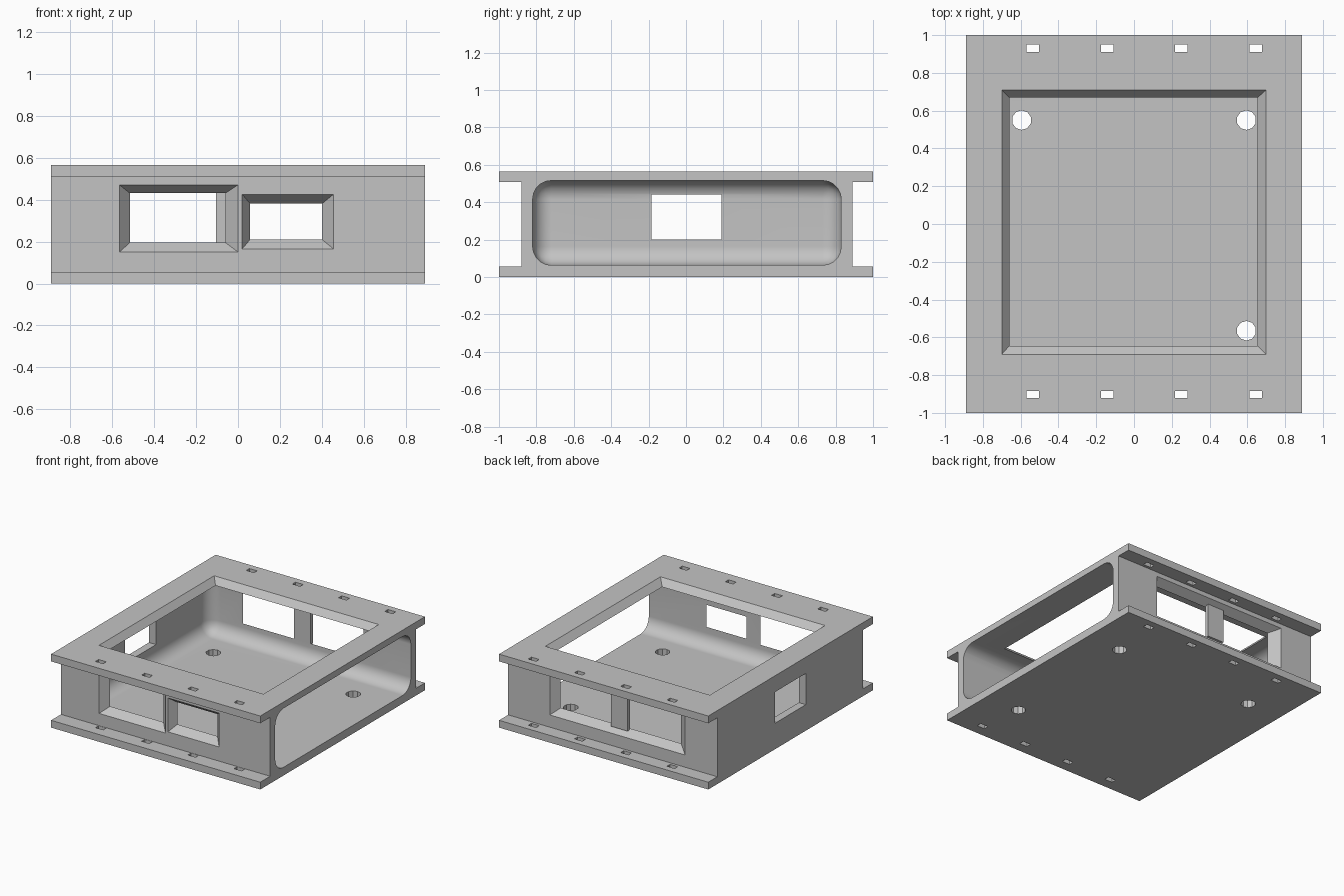
import bpy
import bmesh
import math
from mathutils import Vector

cube = bpy.data.objects.get("Cube")
if cube:
    bpy.data.objects.remove(cube, do_unlink=True)

grey = bpy.data.materials.new("plain grey")
grey.use_nodes = True
colour = (0.55, 0.55, 0.55, 1)
grey.diffuse_color = colour
grey.node_tree.nodes["Principled BSDF"].inputs["Base Color"].default_value = colour

# Main dimensions
HALF_X, HEIGHT, PLATE = 0.89, 0.565, 0.056
FRONT, BACK = -0.88, 0.89
CAVITY_MIN = Vector((-0.83, -0.82, 0.063))
CAVITY_MAX = Vector((1.4, 0.83, 0.516))


def add_object(name, bm):
    bmesh.ops.recalc_face_normals(bm, faces=bm.faces)
    mesh = bpy.data.meshes.new(name)
    bm.to_mesh(mesh)
    bm.free()
    mesh.materials.append(grey)
    obj = bpy.data.objects.new(name, mesh)
    bpy.context.collection.objects.link(obj)
    return obj


def loft(name, rings):
    """Closed solid joining rings with equal point counts."""
    bm = bmesh.new()
    rows = [[bm.verts.new(p) for p in ring] for ring in rings]
    for a, b in zip(rows, rows[1:]):
        for i in range(len(a)):
            j = (i + 1) % len(a)
            bm.faces.new((a[i], a[j], b[j], b[i]))
    bm.faces.new(rows[0])
    bm.faces.new(rows[-1])
    return add_object(name, bm)


def rect(axis, depth, box):
    """Rectangle across an axis; box holds low and high of the other two."""
    a0, a1, b0, b1 = box
    ring = []
    for point in ((a0, b0), (a1, b0), (a1, b1), (a0, b1)):
        p = list(point)
        p.insert(axis, depth)
        ring.append(p)
    return ring


def flared(name, axis, outside, surface, inner, inside, wide, narrow):
    """Opening that tapers from wide at the surface to narrow within."""
    return loft(name, [rect(axis, outside, wide), rect(axis, surface, wide),
                       rect(axis, inner, narrow), rect(axis, inside, narrow)])


def straight(name, axis, start, end, box):
    return loft(name, [rect(axis, start, box), rect(axis, end, box)])


def cut(target, cutter):
    cutter.hide_render = True
    mod = target.modifiers.new("cut", "BOOLEAN")
    mod.operation = "DIFFERENCE"
    mod.solver = "EXACT"
    mod.object = cutter
    bpy.context.view_layer.objects.active = target
    bpy.ops.object.modifier_apply(modifier=mod.name)
    bpy.data.objects.remove(cutter, do_unlink=True)


# Housing: flanged profile run across the width
top = HEIGHT - PLATE
profile = [(-1, 0), (1, 0), (1, PLATE), (BACK, PLATE), (BACK, top), (1, top),
           (1, HEIGHT), (-1, HEIGHT), (-1, top), (FRONT, top),
           (FRONT, PLATE), (-1, PLATE)]
housing = loft("housing", [[(x, y, z) for y, z in profile]
                           for x in (-HALF_X, HALF_X)])

# Rounded cavity, open on the +x side
bm = bmesh.new()
bmesh.ops.create_cube(bm, size=1)
size, middle = CAVITY_MAX - CAVITY_MIN, (CAVITY_MAX + CAVITY_MIN) / 2
for v in bm.verts:
    v.co = Vector(a * b for a, b in zip(v.co, size)) + middle
bmesh.ops.bevel(bm, geom=bm.edges[:], offset=0.1, segments=5, profile=0.5,
                affect="EDGES", clamp_overlap=True)
cut(housing, add_object("cavity", bm))

# Sloped top opening
cut(housing, flared("top_opening", 2, 0.8, HEIGHT, CAVITY_MAX.z, 0.4,
                    (-0.70, 0.70, -0.69, 0.71), (-0.66, 0.655, -0.645, 0.67)))

# Sloped front windows
for wide, narrow in (((-0.565, 0, 0.15, 0.47), (-0.515, -0.06, 0.195, 0.43)),
                     ((0.02, 0.455, 0.165, 0.425), (0.058, 0.40, 0.21, 0.38))):
    cut(housing, flared("front_window", 1, -1.2, FRONT, CAVITY_MIN.y, -0.6,
                        wide, narrow))

# Sloped back window, divided below by a mullion
cut(housing, flared("back_window", 1, 1.2, BACK, CAVITY_MAX.y, 0.6,
                    (-0.615, 0.535, 0.15, 0.475), (-0.54, 0.485, 0.195, 0.435)))

# Plain side window
cut(housing, straight("side_window", 0, -1.2, -0.5, (-0.185, 0.19, 0.2, 0.44)))

# Strap slots through both flanges
for i in range(4):
    x = -0.535 + i * 0.393
    for y in (-0.902, 0.93):
        cut(housing, straight("slot", 2, -0.2, 0.8,
                              (x - 0.033, x + 0.033, y - 0.019, y + 0.019)))

# Mounting holes in the floor
for x, y in ((-0.595, 0.55), (0.595, 0.55), (0.595, -0.565)):
    ring = [(x + 0.052 * math.cos(math.tau * (i + 0.5) / 10),
             y + 0.052 * math.sin(math.tau * (i + 0.5) / 10)) for i in range(10)]
    cut(housing, loft("hole", [[(a, b, z) for a, b in ring]
                               for z in (-0.2, 0.3)]))

# Mullion between the back windows
mullion = straight("back_mullion", 1, CAVITY_MAX.y, CAVITY_MAX.y + 0.03,
                   (-0.105, 0.035, 0.185, 0.445))

# Smooth only the cavity fillets
bpy.ops.object.select_all(action="DESELECT")
housing.select_set(True)
bpy.context.view_layer.objects.active = housing
bpy.ops.object.shade_smooth_by_angle(angle=math.radians(30))
weighted = housing.modifiers.new("even_shading", "WEIGHTED_NORMAL")
weighted.keep_sharp = True
